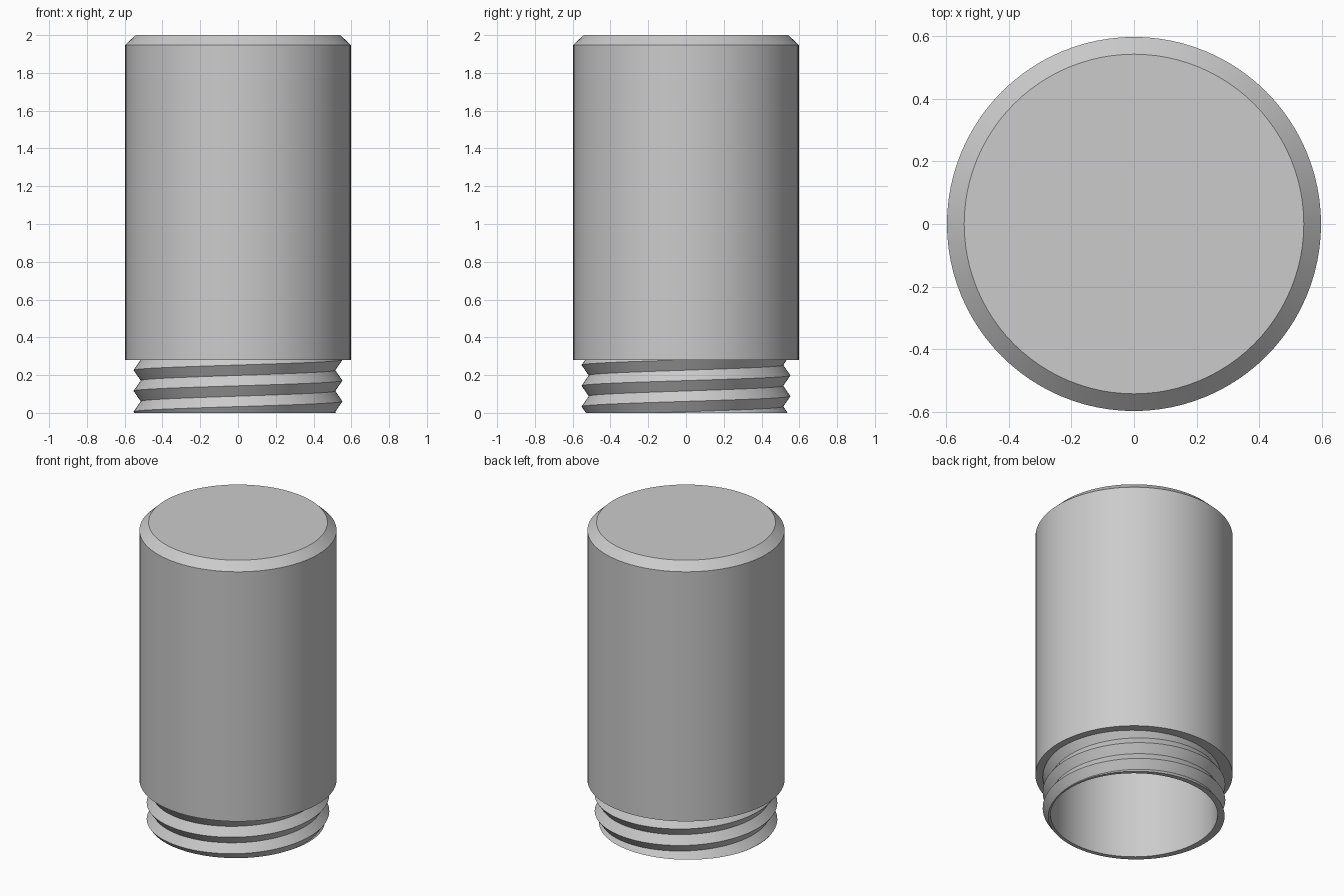
import bpy, bmesh
from math import cos, sin, pi

cube = bpy.data.objects.get("Cube")
if cube:
    bpy.data.objects.remove(cube, do_unlink=True)

SEGMENTS = 96
INNER, VALLEY, CREST, OUTER, TOP = 0.506, 0.515, 0.553, 0.597, 0.542
SHOULDER, PITCH = 0.28, 0.11

grey = bpy.data.materials.new("plain grey")
grey.use_nodes = True
colour = (0.6, 0.6, 0.6, 1)
grey.diffuse_color = colour
grey.node_tree.nodes["Principled BSDF"].inputs["Base Color"].default_value = colour


def finish(name, bm):
    bmesh.ops.recalc_face_normals(bm, faces=bm.faces)
    mesh = bpy.data.meshes.new(name)
    bm.to_mesh(mesh)
    bm.free()
    mesh.materials.append(grey)
    obj = bpy.data.objects.new(name, mesh)
    bpy.context.collection.objects.link(obj)
    bpy.ops.object.select_all(action='DESELECT')
    obj.select_set(True)
    bpy.context.view_layer.objects.active = obj
    bpy.ops.object.shade_smooth_by_angle(angle=pi / 6)


def extrude_loop(bm, edges, radius, z):
    """Extrude a loop and move it to a circle of the given radius and height."""
    new = bmesh.ops.extrude_edge_only(bm, edges=edges)["geom"]
    for v in new:
        if isinstance(v, bmesh.types.BMVert):
            k = radius / v.co.xy.length
            v.co = (v.co.x * k, v.co.y * k, z)
    return [e for e in new if isinstance(e, bmesh.types.BMEdge)]


# Hollow body: floor of the bore, bore, shoulder, outer wall, chamfer, top
bm = bmesh.new()
start = bmesh.ops.create_circle(bm, cap_ends=True, segments=SEGMENTS,
                                radius=INNER)["verts"]
for v in start:
    v.co.z = 1.91
loop = list(bm.edges)
for radius, z in ((INNER, SHOULDER), (OUTER, SHOULDER), (OUTER, 1.948), (TOP, 2)):
    loop = extrude_loop(bm, loop, radius, z)
bmesh.ops.contextual_create(bm, geom=loop)
finish("hollow_body", bm)

# Threaded neck: helical V-grooves, trimmed flat at both ends
bm = bmesh.new()
columns = []
for i in range(SEGMENTS + 1):
    a = 2 * pi * i / SEGMENTS
    column = []
    for j in range(-4, 7):
        r = VALLEY if j % 2 else CREST
        z = 0.061 + PITCH * (j / 2 + i / SEGMENTS)
        column.append(bm.verts.new((r * cos(a), r * sin(a), z)))
    columns.append(column)
for left, right in zip(columns, columns[1:]):
    for j in range(len(left) - 1):
        bm.faces.new((left[j], right[j], right[j + 1], left[j + 1]))
bmesh.ops.remove_doubles(bm, verts=bm.verts, dist=1e-5)
for z, direction in ((0, -1), (SHOULDER, 1)):
    bmesh.ops.bisect_plane(bm, geom=bm.verts[:] + bm.edges[:] + bm.faces[:],
                           dist=1e-5, plane_co=(0, 0, z),
                           plane_no=(0, 0, direction), clear_outer=True)

# Flat bottom rim and the bore inside the neck
rim = [e for e in bm.edges if e.is_boundary
       and all(abs(v.co.z) < 1e-4 for v in e.verts)]
rim = extrude_loop(bm, rim, INNER, 0)
extrude_loop(bm, rim, INNER, SHOULDER)
finish("threaded_neck", bm)
